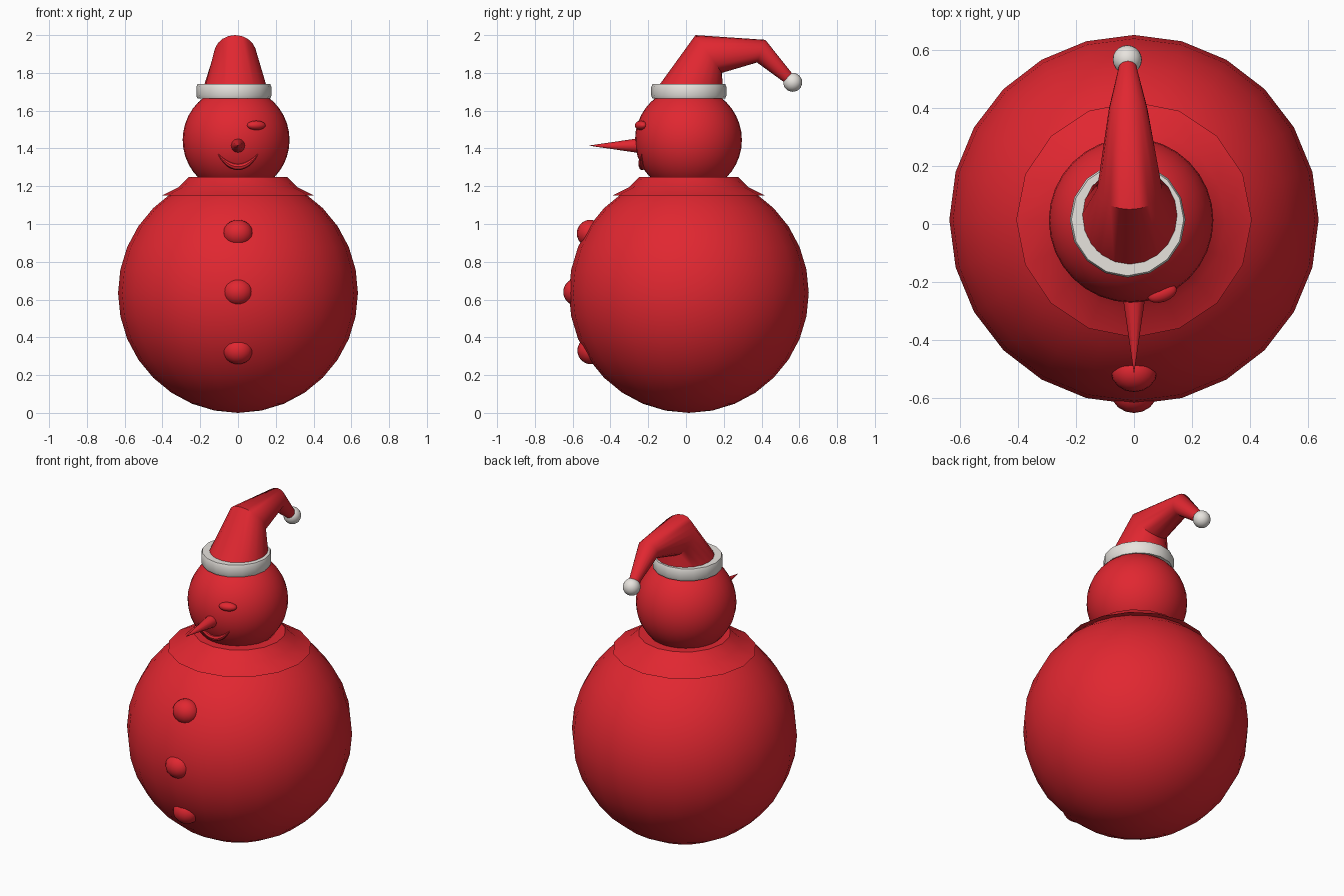
import bpy, bmesh, math
from mathutils import Vector

if "Cube" in bpy.data.objects:
    bpy.data.objects.remove(bpy.data.objects["Cube"])

def material(name, colour):
    m = bpy.data.materials.new(name)
    m.diffuse_color = colour
    m.use_nodes = True
    m.node_tree.nodes["Principled BSDF"].inputs["Base Color"].default_value = m.diffuse_color
    return m

RED = material("red", (0.75, 0.02, 0.03, 1))
WHITE = material("white", (0.8, 0.77, 0.73, 1))

def finish(ob, name, mat, angle=35):
    ob.name = name
    ob.data.materials.append(mat)
    bpy.ops.object.select_all(action='DESELECT')
    ob.select_set(True)
    bpy.context.view_layer.objects.active = ob
    bpy.ops.object.shade_smooth_by_angle(angle=math.radians(angle))
    return ob

def ball(name, loc, size, segs=24, rings=16, mat=RED, rot=(0, 0, 0)):
    bpy.ops.mesh.primitive_uv_sphere_add(segments=segs, ring_count=rings, radius=1,
                                         location=loc, rotation=rot)
    ob = bpy.context.object
    ob.scale = size
    return finish(ob, name, mat)

def loft(name, rings, mat, closed=False, caps=True, angle=35):
    """Skin a list of equal-length point rings."""
    bm = bmesh.new()
    vs = [[bm.verts.new(p) for p in r] for r in rings]
    n = len(vs[0])
    pairs = list(zip(vs, vs[1:])) + ([(vs[-1], vs[0])] if closed else [])
    for a, b in pairs:
        for i in range(n):
            j = (i + 1) % n
            bm.faces.new((a[i], a[j], b[j], b[i]))
    if caps and not closed:
        bm.faces.new(vs[0])
        bm.faces.new(vs[-1])
    bmesh.ops.recalc_face_normals(bm, faces=bm.faces)
    me = bpy.data.meshes.new(name)
    bm.to_mesh(me)
    bm.free()
    ob = bpy.data.objects.new(name, me)
    bpy.context.collection.objects.link(ob)
    return finish(ob, name, mat, angle)

def ellipse(centre, half_x, half_v, n):
    c, v = Vector(centre), Vector(half_v)
    return [c + Vector((half_x, 0, 0)) * math.cos(t) + v * math.sin(t)
            for t in (2 * math.pi * i / n for i in range(n))]

def lathe(name, centre, profile, n, mat):
    x, y = centre
    loft(name, [ellipse((x, y, z), r, (0, r, 0), n) for r, z in profile], mat, closed=True)

# body and head
ball("body", (0, 0.015, 0.635), (0.635,) * 3)
HEAD, HR = Vector((-0.01, 0.013, 1.445)), 0.283
ball("head", HEAD, (HR,) * 3, 32, 20)

# collar flaring onto the shoulders
lathe("collar", (0, 0.015),
      [(0.20, 1.25), (0.26, 1.25), (0.315, 1.195), (0.405, 1.15), (0.20, 1.15)], 16, RED)

# buttons down the front
for i, (y, z) in enumerate([(-0.508, 0.95), (-0.58, 0.64), (-0.505, 0.33)]):
    ball(f"button_{i + 1}", (0, y, z), (0.079, 0.07, 0.072), 16, 12)

# single open eye
ball("eye", (0.097, -0.238, 1.522), (0.052, 0.03, 0.025), 16, 10, rot=(0, 0, 0.35))

# nose cone pointing forward
loft("nose", [ellipse((0, y, 1.415), r, (0, 0, r), 12)
              for y, r in [(-0.22, 0.04), (-0.27, 0.036), (-0.51, 0.001)]], RED)

# smiling mouth: tapered tube laid on the head
rings = []
for k in range(13):
    s = -1 + k / 6
    x, z = 0.105 * s, 1.303 + 0.066 * s * s
    y = HEAD.y - math.sqrt(HR ** 2 - (x - HEAD.x) ** 2 - (z - HEAD.z) ** 2)
    r = 0.002 + 0.016 * (1 - s * s)
    side = Vector((1, 0, 1.25 * s)).normalized()
    across = Vector((-side.z, 0, side.x))
    rings.append([Vector((x, y, z)) + across * r * math.cos(t) + Vector((0, r, 0)) * math.sin(t)
                  for t in (2 * math.pi * i / 8 for i in range(8))])
loft("mouth", rings, RED)

# hat: brim, drooping cone, bobble
lathe("hat_brim", (-0.022, 0.015),
      [(0.15, 1.665), (0.193, 1.665), (0.199, 1.68), (0.199, 1.725), (0.193, 1.74), (0.15, 1.74)],
      16, WHITE)
loft("hat", [ellipse((-0.015, 0.018, 1.71), 0.172, (0, -0.178, 0), 20),
             ellipse((-0.015, 0.12, 1.90), 0.112, (0, -0.07, 0.10), 20),
             ellipse((-0.02, 0.398, 1.915), 0.066, (0, 0.022, 0.06), 20),
             ellipse((-0.022, 0.55, 1.765), 0.028, (0, 0.02, 0.022), 20)], RED, angle=50)
ball("hat_bobble", (-0.023, 0.565, 1.75), (0.05,) * 3, 20, 12, WHITE)
